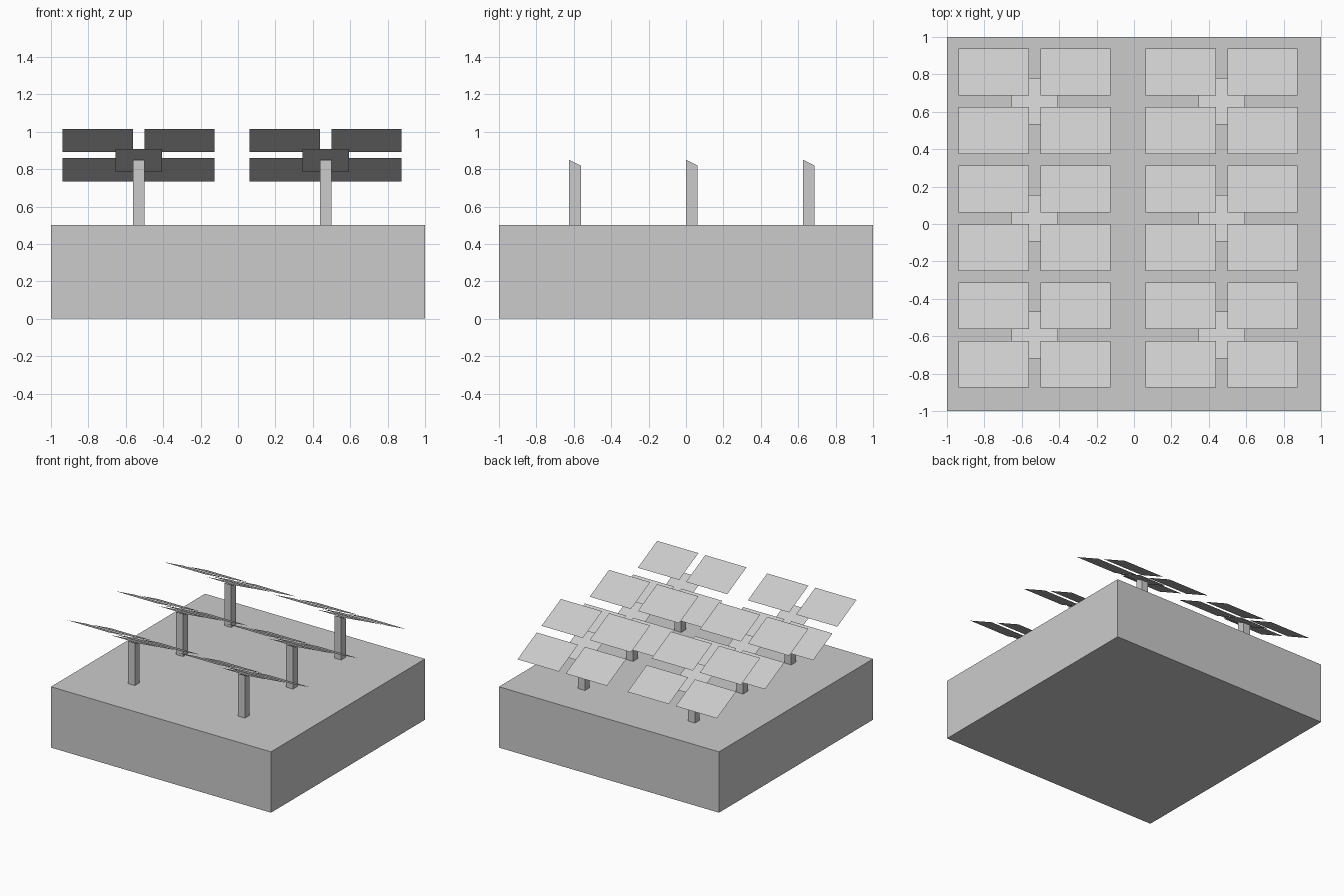
import bpy
import bmesh
from mathutils import Matrix

cube = bpy.data.objects.get("Cube")
if cube:
    bpy.data.objects.remove(cube)

SLOPE = -0.5      # rise per unit of y: panels drop toward the back
GROUND = 0.5      # top of the base block
POST = 0.0625     # post width, also the gap between panels
PANEL_X, PANEL_Y = 0.375, 0.25

grey = bpy.data.materials.new("light_grey")
grey.use_nodes = True
grey.diffuse_color = (0.6, 0.6, 0.6, 1)
grey.node_tree.nodes["Principled BSDF"].inputs["Base Color"].default_value = (0.6, 0.6, 0.6, 1)


def finish(name, bm, location):
    mesh = bpy.data.meshes.new(name)
    bm.to_mesh(mesh)
    bm.free()
    mesh.materials.append(grey)
    obj = bpy.data.objects.new(name, mesh)
    obj.location = location
    bpy.context.collection.objects.link(obj)
    return obj


def box(name, size, location, slanted_top=False):
    bm = bmesh.new()
    bmesh.ops.create_cube(bm, size=1, matrix=Matrix.Diagonal((*size, 1)))
    if slanted_top:
        for v in bm.verts:
            if v.co.z > 0:
                v.co.z += SLOPE * v.co.y
    return finish(name, bm, location)


def sheet(name, width, depth, location):
    """Thin sheet whose plan is a rectangle, sloping down to the back."""
    bm = bmesh.new()
    bmesh.ops.create_grid(bm, x_segments=1, y_segments=1, size=0.5)
    for v in bm.verts:
        v.co = (v.co.x * width, v.co.y * depth, SLOPE * v.co.y * depth)
    return finish(name, bm, location)


# Ground block
box("base_block", (2, 2, GROUND), (0, 0, GROUND / 2))

# Two columns by three rows of tilted panel stands
post_height = 0.334
step_x = (PANEL_X + POST) / 2
step_y = (PANEL_Y + POST) / 2
for x in (-0.53125, 0.46875):
    for y in (-0.59375, 0.03125, 0.65625):
        box("post", (POST, POST, post_height),
            (x, y, GROUND + post_height / 2), slanted_top=True)
        sheet("mounting_plate", 0.25, 0.25, (x, y, 0.846))
        for sx in (-1, 1):
            for sy in (-1, 1):
                dy = sy * step_y
                sheet("solar_panel", PANEL_X, PANEL_Y,
                      (x + sx * step_x, y + dy, 0.875 + SLOPE * dy))
